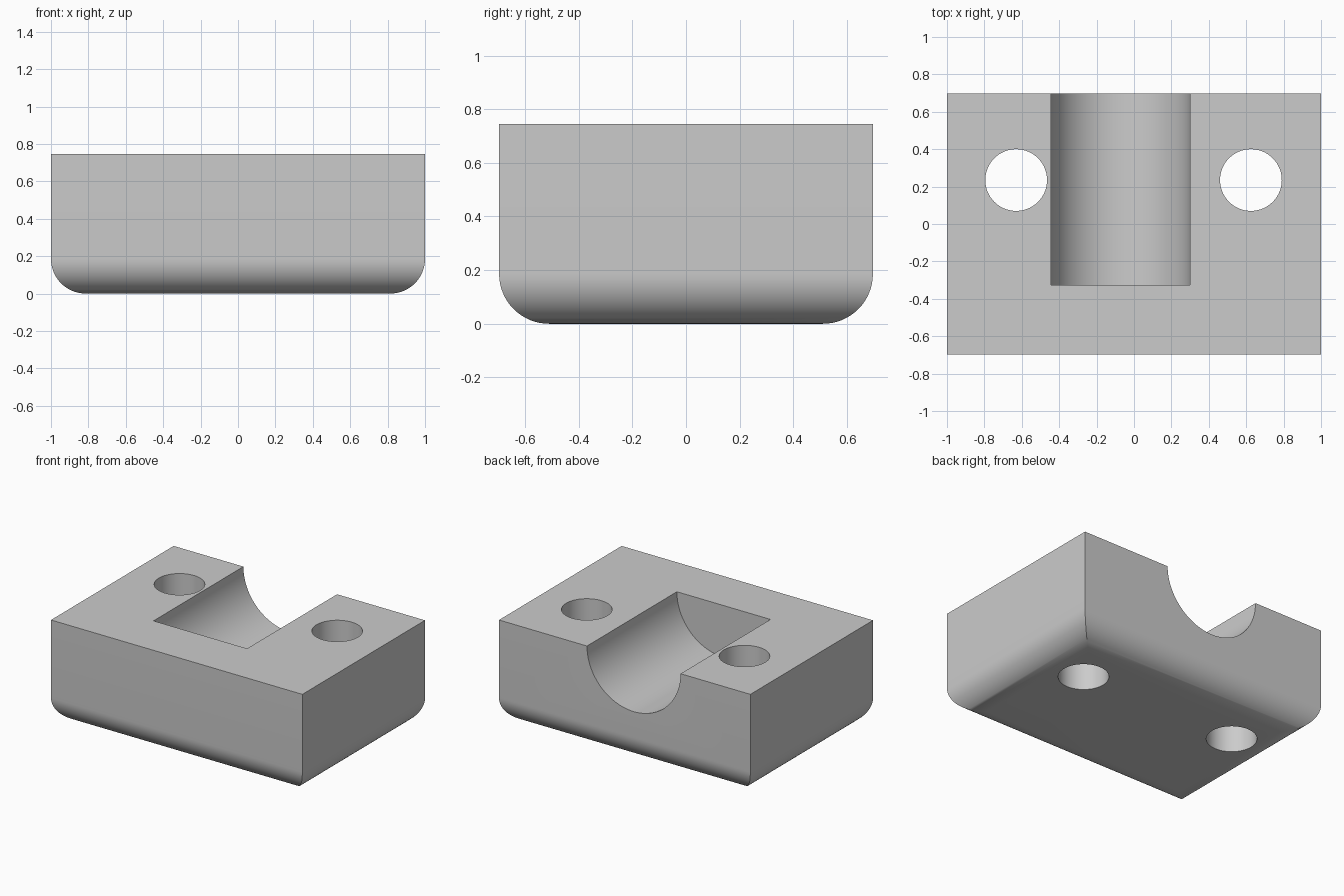
import bpy, bmesh, math
from mathutils import Matrix

default = bpy.data.objects.get("Cube")
if default:
    bpy.data.objects.remove(default, do_unlink=True)

HX, HY, H, R = 1.0, 0.697, 0.745, 0.186   # half sizes, height, bottom rounding
STEPS = 16

grey = bpy.data.materials.new("plain grey")
grey.use_nodes = True
colour = (0.6, 0.6, 0.6, 1)
grey.diffuse_color = colour
grey.node_tree.nodes["Principled BSDF"].inputs["Base Color"].default_value = colour


def add_object(name, bm):
    bmesh.ops.recalc_face_normals(bm, faces=bm.faces)
    mesh = bpy.data.meshes.new(name)
    bm.to_mesh(mesh)
    bm.free()
    mesh.materials.append(grey)
    obj = bpy.data.objects.new(name, mesh)
    bpy.context.collection.objects.link(obj)
    return obj


def cylinder_cutter(name, radius, depth, matrix):
    bm = bmesh.new()
    bmesh.ops.create_cone(bm, cap_ends=True, segments=96, radius1=radius,
                          radius2=radius, depth=depth, matrix=matrix)
    obj = add_object(name, bm)
    obj.hide_render = True
    return obj


# Block: stacked rectangles whose inset follows a quarter circle, mitred corners
bm = bmesh.new()
angles = [math.pi / 2 * i / STEPS for i in range(STEPS + 1)]
levels = [(R * (1 - math.sin(a)), R * (1 - math.cos(a))) for a in angles]
levels = [(inset, z) for inset, z in levels] + [(0, H)]
rings = []
for inset, z in levels:
    x, y = HX - inset, HY - inset
    rings.append([bm.verts.new((sx * x, sy * y, z))
                  for sx, sy in ((-1, -1), (1, -1), (1, 1), (-1, 1))])
for low, high in zip(rings, rings[1:]):
    for i in range(4):
        j = (i + 1) % 4
        bm.faces.new((low[i], low[j], high[j], high[i]))
bm.faces.new(rings[0])
bm.faces.new(rings[-1])
block = add_object("block", bm)

# Cutters: half-round channel open at the back, two through holes
front_end, back_end = -0.325, 1.0
channel = (Matrix.Translation((-0.0725, (front_end + back_end) / 2, H))
           @ Matrix.Rotation(math.pi / 2, 4, 'X'))
cutters = [cylinder_cutter("channel_cutter", 0.3725, back_end - front_end, channel)]
for side, x in (("right", -0.63), ("left", 0.625)):
    cutters.append(cylinder_cutter(side + "_hole_cutter", 0.165, 3,
                                   Matrix.Translation((x, 0.235, 0))))

for cutter in cutters:
    mod = block.modifiers.new(cutter.name, 'BOOLEAN')
    mod.operation = 'DIFFERENCE'
    mod.solver = 'EXACT'
    mod.object = cutter

# Apply the cuts and remove the cutters
bpy.ops.object.select_all(action='DESELECT')
block.select_set(True)
bpy.context.view_layer.objects.active = block
for mod in list(block.modifiers):
    bpy.ops.object.modifier_apply(modifier=mod.name)
for cutter in cutters:
    bpy.data.objects.remove(cutter, do_unlink=True)

bpy.ops.object.shade_smooth_by_angle(angle=math.radians(30))
